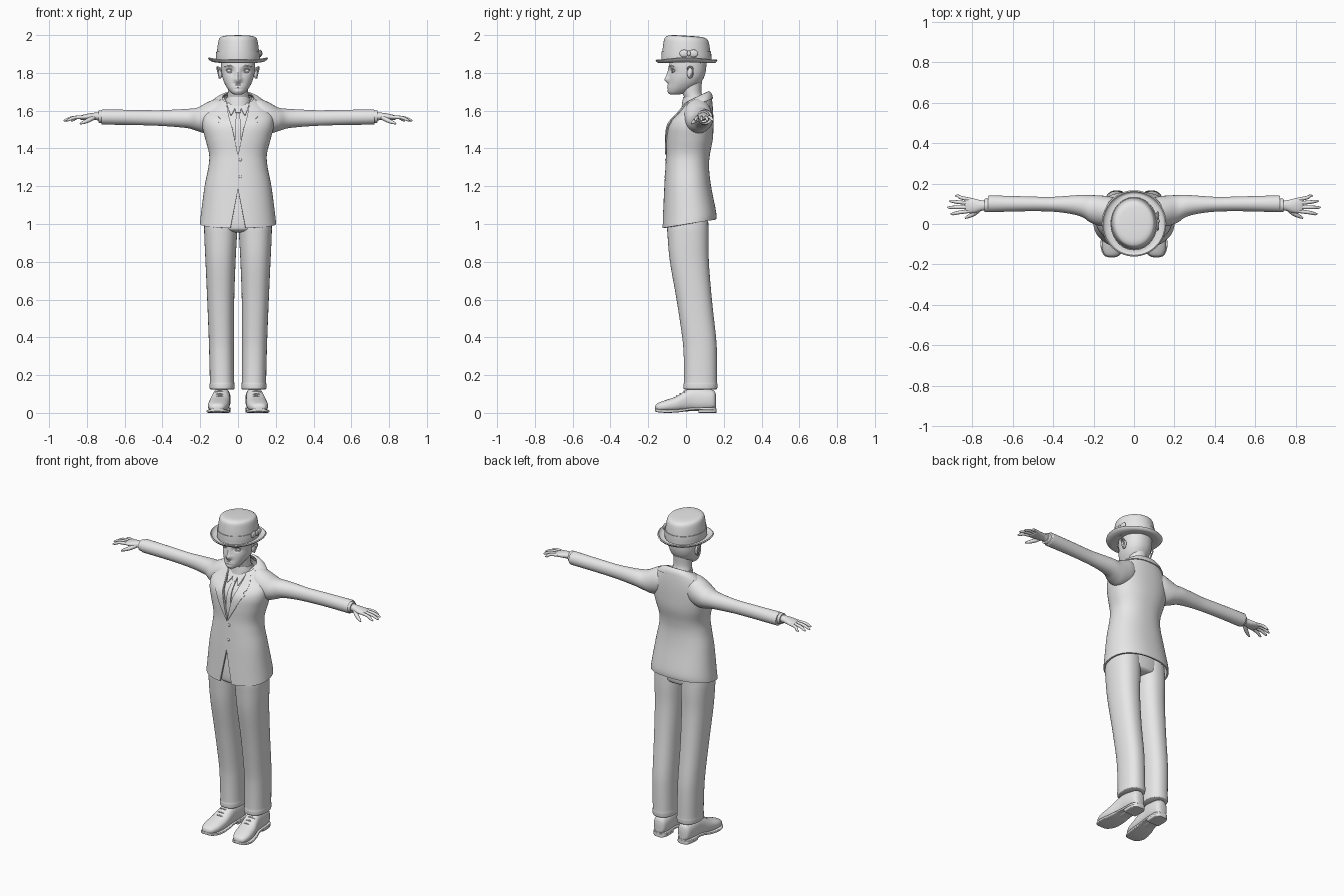
import bpy, bmesh, math
from mathutils import Vector

grey = bpy.data.materials.new("plain_grey")
grey.diffuse_color = (0.8, 0.8, 0.8, 1)
X, Y, Z = Vector((1, 0, 0)), Vector((0, 1, 0)), Vector((0, 0, 1))


def smooth(table, n=5):
    """Catmull-Rom interpolation of every column of a table."""
    out = []
    for i in range(len(table) - 1):
        p = [table[max(0, min(len(table) - 1, i + k))] for k in (-1, 0, 1, 2)]
        for s in range(n):
            t = s / n
            out.append(tuple(0.5 * (2 * b + (c - a) * t + (2 * a - 5 * b + 4 * c - d) * t * t
                                    + (3 * b - a - 3 * c + d) * t ** 3) for a, b, c, d in zip(*p)))
    return out + [tuple(table[-1])]


def lerp(table, x):
    for a, b in zip(table, table[1:]):
        if x <= b[0]:
            f = max(0, (x - a[0]) / (b[0] - a[0]))
            return [p + (q - p) * f for p, q in zip(a, b)]
    return list(table[-1])


def spow(v, p):
    return math.copysign(abs(v) ** (2 / p), v)


def ring(c, u, v, ru, rv, p=2, n=32):
    """Superellipse cross-section."""
    return [Vector(c) + u * (ru * spow(math.cos(a), p)) + v * (rv * spow(math.sin(a), p))
            for a in (2 * math.pi * i / n for i in range(n))]


def loft(name, rings, closed=True, caps=True, thick=0):
    bm = bmesh.new()
    rows = [[bm.verts.new(p) for p in r] for r in rings]
    n = len(rows[0])
    for a, b in zip(rows, rows[1:]):
        for i in range(n if closed else n - 1):
            j = (i + 1) % n
            bm.faces.new((a[i], a[j], b[j], b[i]))
    if closed and caps:
        bm.faces.new(rows[0])
        bm.faces.new(rows[-1])
    bmesh.ops.remove_doubles(bm, verts=bm.verts, dist=1e-5)
    bmesh.ops.recalc_face_normals(bm, faces=bm.faces)
    me = bpy.data.meshes.new(name)
    bm.to_mesh(me)
    bm.free()
    me.materials.append(grey)
    ob = bpy.data.objects.new(name, me)
    bpy.context.collection.objects.link(ob)
    if thick:
        m = ob.modifiers.new("thickness", 'SOLIDIFY')
        m.thickness, m.offset = thick, 0
        bpy.context.view_layer.objects.active = ob
        bpy.ops.object.modifier_apply(modifier=m.name)
    return ob


def zloft(name, table, p=2.2, n=40, steps=5, warp=None, **kw):
    """Upright loft; rows are z, x_min, x_max, y_front, y_back."""
    rings = [ring(((a + b) / 2, (f + k) / 2, z), X, Y, (b - a) / 2, (k - f) / 2, p, n)
             for z, a, b, f, k in smooth(table, steps)]
    if warp:
        rings = [[warp(q) for q in r] for r in rings]
    return loft(name, rings, **kw)


def sym(table):
    return [(z, -h, h, f, b) for z, h, f, b in table]


def tube(name, pts, n=10):
    """Round tube; rows are x, y, z, radius."""
    rows = smooth(pts, 4)
    rings = []
    for i, r in enumerate(rows):
        d = Vector(rows[min(i + 1, len(rows) - 1)][:3]) - Vector(rows[max(i - 1, 0)][:3])
        u = d.cross(Z if abs(d.z) < 0.9 * d.length else X).normalized()
        rings.append(ring(r[:3], u, d.cross(u).normalized(), r[3], r[3], 2, n))
    return loft(name, rings)


def ball(name, c, r, n=20):
    return loft(name, [ring(Vector(c) + Z * (r[2] * math.sin(t)), X, Y, r[0] * math.cos(t), r[1] * math.cos(t), 2, n)
                       for t in (math.radians(-88 + 176 * i / 12) for i in range(13))])


# ---- hat: crown, band, brim, bow
def hat_tilt(q):
    return Vector((q.x, q.y, q.z - 0.06 * q.y * (q.z - 1.86) / 0.14))

zloft("hat_crown", sym([(1.855, .112, -.126, .13), (1.9, .112, -.126, .13), (1.95, .107, -.12, .124),
                        (1.98, .1, -.112, .115), (1.992, .086, -.093, .096), (1.996, .055, -.06, .06),
                        (1.997, .01, -.01, .01)]), 2, 48, warp=hat_tilt)
zloft("hat_band", sym([(1.866, .115, -.13, .134), (1.89, .116, -.13, .134), (1.912, .115, -.129, .133)]), 2, 48)
rim = smooth([(1.858, .095, .11), (1.855, .125, .142), (1.859, .146, .154), (1.869, .157, .161)], 4)
loft("hat_brim", [[q + Z * 0.6 * max(0, abs(q.x) - .06) * q.x ** 2 * 8 for q in ring((0, .003, z), X, Y, a, b, 2, 56)]
                  for z, a, b in rim], caps=False, thick=.007)
for y in (-.01, .04):
    ball("hat_bow_loop", (.117, y, 1.903), (.008, .024, .02))
ball("hat_bow_knot", (.121, .015, 1.903), (.008, .009, .015))


# ---- head with sculpted nose, sockets and lips
def face(q):
    x, y, z = q
    if y < 0:
        g = lambda v, w: math.exp(-(v / w) ** 2)
        nose = lerp([(1.742, 0), (1.752, .014), (1.764, .025), (1.775, .021), (1.825, .006), (1.85, 0)], z)[1]
        y -= nose * g(x, .015 if z > 1.775 else .018)
        y += .011 * g(abs(x) - .044, .018) * g(z - 1.811, .012)
        y -= .004 * g(abs(x) - .045, .025) * g(z - 1.835, .008)
        y -= .005 * g(x, .024) * (g(z - 1.735, .004) + g(z - 1.724, .005))
        y -= .003 * g(x, .02) * g(z - 1.702, .008)
    return Vector((x, y, z))

zloft("head", sym([(1.685, .012, -.078, -.045), (1.69, .03, -.09, -.015), (1.71, .05, -.096, .03),
                   (1.74, .069, -.093, .07), (1.77, .081, -.09, .092), (1.80, .087, -.086, .103),
                   (1.83, .09, -.088, .107), (1.86, .09, -.086, .108), (1.89, .085, -.08, .1)]),
      2.2, 96, 7, face)
zloft("neck", sym([(1.6, .066, -.01, .115), (1.66, .058, -.008, .095), (1.70, .054, -.02, .082),
                   (1.76, .056, -.03, .085)]), 2, 32)
for s in (-1, 1):
    ball("eye", (s * .045, -.055, 1.811), (.017, .017, .013))
    for name, h in (("upper_eyelid", .009), ("lower_eyelid", -.008)):
        tube(name, [(s * .025, -.073, 1.809, .002), (s * .038, -.074, 1.811 + h, .003),
                    (s * .052, -.07, 1.811 + h, .003), (s * .065, -.06, 1.812, .002)], 8)
    tube("eyebrow", [(s * .02, -.086, 1.83, .002), (s * .045, -.081, 1.838, .004), (s * .07, -.064, 1.834, .002)], 8)
    # ear shell with raised rim
    ball("ear", (s * .093, .022, 1.80), (.011, .017, .03))
    tube("ear_rim", [(s * .09, .008, 1.805, .003), (s * .103, .012, 1.828, .005), (s * .11, .032, 1.828, .005),
                     (s * .106, .036, 1.805, .004), (s * .096, .02, 1.772, .006)], 8)

# ---- jacket: open sheet with neckline and hem vent; rows z, half width, front, back, slope
COAT = smooth([(1.005, .197, -.12, .155, .165), (1.05, .192, -.118, .154, .14), (1.2, .172, -.11, .127, .05),
               (1.3, .152, -.104, .117, .01), (1.37, .148, -.1, .122, 0), (1.45, .168, -.1, .137, 0),
               (1.52, .184, -.094, .14, .05), (1.58, .178, -.075, .138, .25), (1.63, .135, -.035, .13, .45),
               (1.66, .085, -.005, .115, .5)], 6)
P = 2.3


def gap(z):
    return lerp([(.98, .045), (1.19, 0), (1.365, 0), (1.66, .06)], z)[1]


def coat_point(row, a, off=0):
    z, h, f, b, k = row
    y = (f + b) / 2 + ((b - f) / 2 + off) * spow(math.sin(a), P)
    return Vector(((h + off) * spow(math.cos(a), P), y, z + k * (y - .04)))


def front_angle(row, x):
    return -math.acos(min(1, max(0, x / row[1])) ** (P / 2))


def coat_row(row, off=0, n=64, g=None):
    a = front_angle(row, gap(row[0]) if g is None else g)
    return [coat_point(row, a + (math.pi - 2 * a) * i / n, off) for i in range(n + 1)]


def front_panel(name, z0, z1, inner, outer, off, s, thick=.006, n=24):
    """Plate lying on the chest between two x limits."""
    rows = []
    for i in range(n + 1):
        row = lerp(COAT, z0 + (z1 - z0) * i / n)
        a, b = inner(row[0]), outer(row[0])
        pts = [coat_point(row, front_angle(row, a + (b - a) * j / 6), off) for j in range(7)]
        rows.append([Vector((s * q.x, q.y, q.z)) for q in pts])
    return loft(name, rows, closed=False, thick=thick)

loft("jacket", [coat_row(r) for r in COAT], closed=False, thick=.01)
loft("shirt", [coat_row(r, -.013, 48, 0)[:-1] for r in COAT if r[0] > 1.3], caps=False)
loft("jacket_collar", [[coat_point(lerp(COAT, z), math.radians(-15 + 210 * i / 40), o) for i in range(41)]
                       for z, o in ((1.622, .007), (1.635, .009), (1.65, .009), (1.66, .006), (1.66, -.004))],
     closed=False, thick=.007)
LAPEL = [(1.365, .002), (1.45, .032), (1.565, .06), (1.575, .044), (1.588, .044), (1.595, .054),
         (1.63, .042), (1.66, .016)]
for s in (-1, 1):
    front_panel("lapel", 1.367, 1.658, gap, lambda z: gap(z) + lerp(LAPEL, z)[1], .008, s, .007, 48)
    front_panel("shirt_collar", 1.612, 1.659, lambda z: lerp([(1.612, .034), (1.659, .006)], z)[1],
                lambda z: lerp([(1.612, .038), (1.659, .058)], z)[1], .003, s)
    front_panel("tie", 1.37, 1.63, lambda z: 0, lambda z: lerp([(1.37, .02), (1.615, .011), (1.63, .014)], z)[1],
                -.005, s)
    front_panel("tie_knot", 1.625, 1.655, lambda z: 0, lambda z: lerp([(1.625, .011), (1.655, .019)], z)[1], .003, s)
zloft("shirt_neckband", sym([(1.625, .068, -.02, .108), (1.65, .064, -.016, .1), (1.672, .06, -.012, .098)]),
      2, 32, caps=False, thick=.006)
for z in (1.25, 1.34):
    ball("jacket_button", (.012, -.111 + (z - 1.25) * .05, z), (.008, .004, .008), 12)

# ---- trousers
zloft("trouser_seat", sym([(.955, .03, -.05, .06), (.965, .12, -.085, .1), (.99, .165, -.097, .115),
                           (1.08, .165, -.095, .115), (1.2, .14, -.08, .1)]))
LEG = [(.125, .022, .146, -.008, .16), (.13, .019, .15, -.013, .165), (.155, .018, .151, -.013, .167),
       (.165, .02, .149, -.01, .165), (.3, .021, .152, -.012, .164), (.4, .021, .155, -.02, .159),
       (.6, .02, .163, -.05, .137), (.8, .013, .172, -.085, .121), (.93, .006, .178, -.097, .12),
       (1.0, .004, .178, -.1, .118), (1.1, .01, .165, -.095, .115)]
for s in (-1, 1):
    zloft("trouser_leg", [(z, min(s * a, s * b), max(s * a, s * b), f, k) for z, a, b, f, k in LEG], 2.3)

    # shoe: rows y, centre x, half width, bottom, top
    def yloft(name, rows, p, n=32):
        loft(name, [ring((s * c, y, (lo + hi) / 2), X, Z, w, (hi - lo) / 2, p, n)
                    for y, c, w, lo, hi in smooth(rows, 4)])
    yloft("shoe_upper", [(-.163, .11, .012, .02, .034), (-.152, .11, .036, .01, .05), (-.11, .106, .053, .006, .067),
                         (-.05, .099, .055, .006, .088), (0, .092, .05, .008, .12), (.04, .088, .047, .01, .135),
                         (.1, .085, .046, .01, .13), (.145, .084, .038, .015, .12), (.158, .084, .02, .02, .1)], 2.4)
    yloft("shoe_sole", [(-.165, .11, .014, .01, .024), (-.152, .11, .042, .004, .02), (-.1, .106, .06, 0, .017),
                        (-.03, .098, .056, .004, .02), (.03, .09, .048, .014, .028), (.13, .085, .046, .014, .03),
                        (.16, .084, .026, .016, .03)], 6)
    yloft("shoe_heel", [(.065, .086, .045, 0, .022), (.12, .085, .046, 0, .022), (.15, .084, .037, 0, .022),
                        (.161, .084, .022, 0, .022)], 6)
    for y, z in ((-.05, .088), (-.03, .1), (-.01, .114)):
        tube("shoe_lace", [(s * .07, y + .004, z - .006, .003), (s * .096, y, z + .002, .004),
                           (s * .122, y + .004, z - .006, .003)], 8)

    # sleeve, cuff and hand: rows x, y, z, half depth, half height
    def xloft(name, rows, p=2, n=32):
        loft(name, [ring((s * x, y, z), Y, Z, ry, rz, p, n) for x, y, z, ry, rz in smooth(rows, 5)])
    xloft("sleeve", [(.07, .06, 1.585, .06, .075), (.12, .062, 1.575, .074, .086), (.17, .066, 1.56, .075, .08),
                     (.215, .075, 1.554, .068, .062), (.26, .09, 1.558, .054, .052), (.33, .096, 1.56, .043, .046),
                     (.42, .098, 1.561, .036, .041), (.55, .1, 1.564, .037, .04), (.7, .1, 1.566, .041, .04),
                     (.72, .1, 1.566, .04, .039), (.723, .1, 1.566, .035, .034)])
    xloft("shirt_cuff", [(.71, .095, 1.568, .033, .033), (.737, .092, 1.569, .033, .033),
                         (.739, .092, 1.569, .027, .026)])
    xloft("hand", [(.73, .092, 1.57, .024, .023), (.755, .091, 1.57, .026, .02), (.785, .09, 1.568, .034, .018),
                   (.81, .091, 1.566, .038, .015), (.832, .093, 1.563, .036, .011), (.838, .093, 1.562, .026, .006)])
    for name, y, tx, ty in (("index_finger", .064, .908, .05), ("middle_finger", .083, .923, .082),
                            ("ring_finger", .103, .914, .113), ("little_finger", .121, .884, .139)):
        mx = (.825 + tx) / 2
        tube(name, [(s * .81, y, 1.566, .009), (s * mx, (y + ty) / 2, 1.563, .009),
                    (s * (tx - .012), ty, 1.551, .007), (s * tx, ty, 1.546, .003)])
    tube("thumb", [(s * .765, .075, 1.564, .013), (s * .79, .053, 1.55, .012), (s * .818, .038, 1.538, .009),
                   (s * .836, .029, 1.531, .004)])

# ---- smooth shading with kept edges
for ob in bpy.context.scene.objects:
    ob.select_set(True)
    bpy.context.view_layer.objects.active = ob
bpy.ops.object.shade_smooth_by_angle(angle=math.radians(40))
